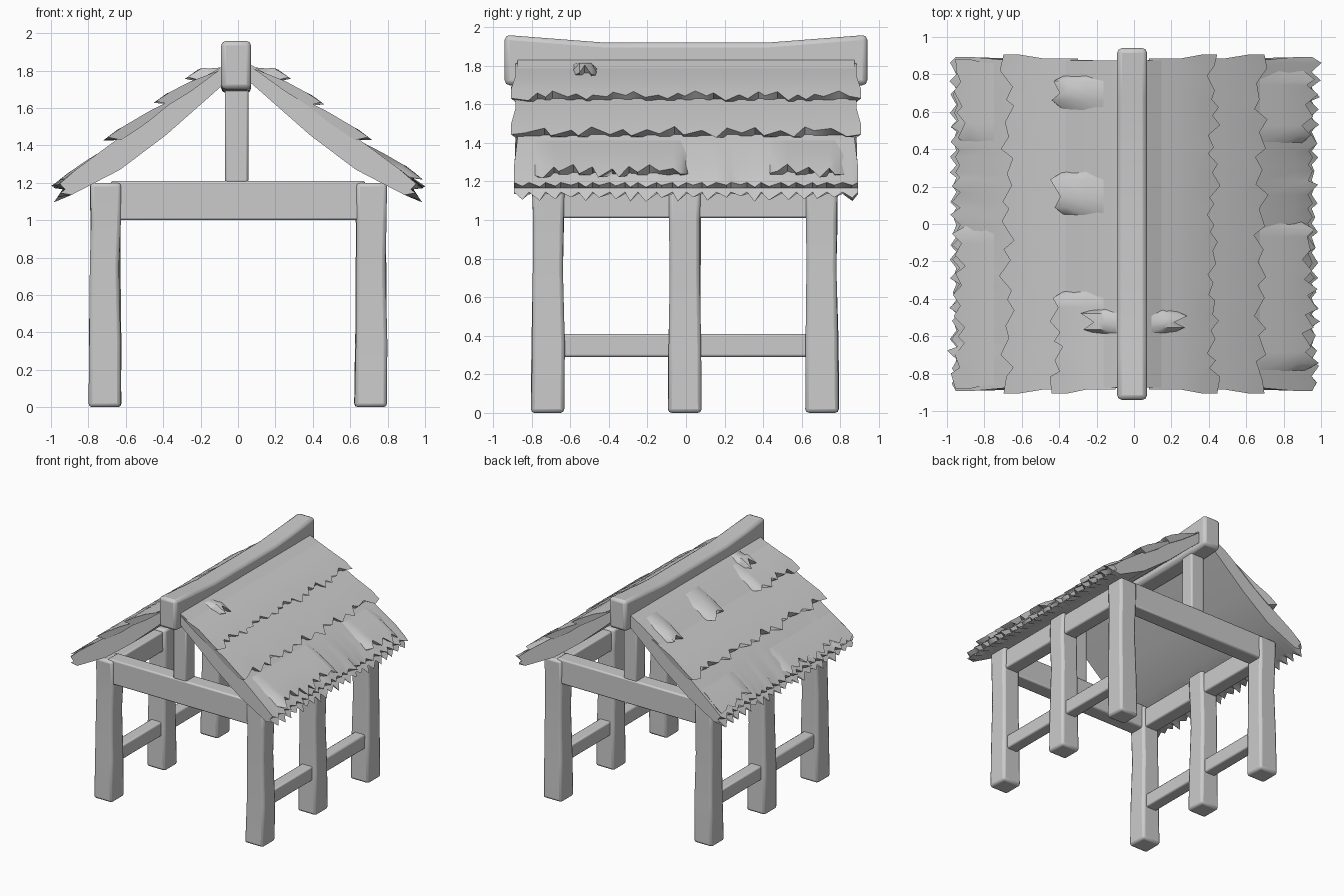
import bpy, bmesh, math, random

if "Cube" in bpy.data.objects:
    bpy.data.objects.remove(bpy.data.objects["Cube"])
random.seed(4)


def loft(name, rings, bevel=0.0, angle=40):
    """Closed skin through a list of point rings, capped at both ends."""
    bm = bmesh.new()
    vs = [[bm.verts.new(p) for p in r] for r in rings]
    n = len(rings[0])
    for a, b in zip(vs, vs[1:]):
        for i in range(n):
            j = (i + 1) % n
            bm.faces.new((a[i], a[j], b[j], b[i]))
    bm.faces.new(vs[0])
    bm.faces.new(vs[-1])
    bmesh.ops.recalc_face_normals(bm, faces=bm.faces[:])
    me = bpy.data.meshes.new(name)
    bm.to_mesh(me)
    bm.free()
    ob = bpy.data.objects.new(name, me)
    bpy.context.collection.objects.link(ob)
    if bevel:
        m = ob.modifiers.new("bevel", 'BEVEL')
        m.width, m.segments, m.limit_method = bevel, 2, 'ANGLE'
        m.angle_limit = math.radians(40)
    bpy.ops.object.select_all(action='DESELECT')
    ob.select_set(True)
    bpy.context.view_layer.objects.active = ob
    bpy.ops.object.shade_smooth_by_angle(angle=math.radians(angle))
    return ob


def box(name, x0, x1, y0, y1, z0, z1, bevel=0.012):
    return loft(name, [[(x0, y0, z), (x1, y0, z), (x1, y1, z), (x0, y1, z)]
                       for z in (z0, z1)], bevel)


def post(name, x, y):
    rings = []
    for z, h in ((0, .087), (.35, .084), (.75, .078), (1.0, .08), (1.2, .083)):
        dx, dy = random.uniform(-.005, .005), random.uniform(-.004, .004)
        rings.append([(x + dx + h * a, y + dy + h * b, z)
                      for a, b in ((-1, -1), (1, -1), (1, 1), (-1, 1))])
    loft(name, rings, .02)


# Timber frame: posts, side rails and beams
ys = (-.715, -.005, .705)
for side, s in (("left", -1), ("right", 1)):
    for place, y in zip(("front", "middle", "back"), ys):
        post(f"{side}_{place}_post", s * .71, y)
    box(f"{side}_low_rail", s * .71 - .05, s * .71 + .05, -.7, .7, .29, .41)
    box(f"{side}_top_beam", s * .71 - .06, s * .71 + .06, -.7, .7, 1.01, 1.18)
for place, y in (("front", ys[0]), ("back", ys[2])):
    box(f"{place}_tie_beam", -.68, .68, y - .065, y + .065, 1.0, 1.21)
    box(f"{place}_king_post", -.07, .055, y - .06, y + .06, 1.2, 1.74)

# Sagging ridge beam
loft("ridge_beam", [[(-.09, y, b), (.07, y, b), (.07, y, t), (-.09, y, t)]
                    for y, b, t in ((-.94, 1.70, 1.96), (-.68, 1.685, 1.94), (-.42, 1.68, 1.92),
                                    (.42, 1.68, 1.92), (.68, 1.685, 1.94), (.94, 1.70, 1.96))], .025)

# Thatch helpers
TOP = ((.0, 1.85), (.07, 1.83), (.2, 1.755), (.42, 1.60), (.67, 1.415), (.95, 1.20), (1.1, 1.07))


def top(x):
    for (xa, za), (xb, zb) in zip(TOP, TOP[1:]):
        if x <= xb:
            return za + (zb - za) * (x - xa) / (xb - xa)
    return TOP[-1][1]


def stations(y0, y1, n):
    """Uneven positions along the roof; odd ones carry a straw tip."""
    step = (y1 - y0) / n
    return [(y0 + step * (i + (random.uniform(-.3, .3) if 0 < i < n else 0)), i % 2)
            for i in range(n + 1)]


def base(name, s):
    rings = []
    for y, tip in stations(-.875, .875, 44):
        end = abs(y) / .875
        j = tip * random.uniform(.02, .055) - .025 * math.cos(y * 1.7)
        k = tip * random.uniform(.02, .05)
        f = 1 + .02 * end
        prof = [(x, z) for x, z in TOP[1:5]] + [
            (.86, 1.275), (.955 + j, 1.195 - k * .5), (.925 + j * .3, 1.165),
            (.95 + k * .7, 1.145 - k), (.89, 1.135), (.63, 1.27), (.385, 1.455), (.05, 1.75)]
        rings.append([(s * x, y * (f if 4 <= i <= 8 else 1), z) for i, (x, z) in enumerate(prof)])
    loft(name, rings, 0, 50)


def layer(name, s, x0, x1, lift, y0, y1, n, deep=.05, fade=True):
    """Overlapping straw course from x0 down to a ragged edge at x1."""
    rings = []
    for i, (y, tip) in enumerate(stations(y0, y1, n)):
        j = (tip * random.uniform(.5, 1) - .25) * deep + .015 * math.sin(y * 17 + x1 * 9)
        f = 1.0
        e = lift
        if i in (0, n):
            if abs(y) > .84:
                f, j = 1.025, deep * .5
            elif fade:
                e, j = -.015, -.05
        xt, xm = x1 + j, (x0 + x1) / 2
        prof = [(x0, top(x0) - .012), (xm, top(xm) + e * .5), (x1 - .05, top(x1 - .05) + e * .9),
                (xt, top(xt) + e), (x1 - .045, top(x1 - .045) - .02), (xm, top(xm) - .03)]
        rings.append([(s * x, y * (f if k in (2, 3) else 1), z) for k, (x, z) in enumerate(prof)])
    loft(name, rings, 0, 50)


# Thatched roof slopes
for side, s in (("left", -1), ("right", 1)):
    base(f"{side}_thatch_slope", s)
    layer(f"{side}_middle_course", s, .3, .67, .05, -.885, .885, 26, .055)
    layer(f"{side}_ridge_tuft", s, .07, .24, .06, -.59, -.45, 4, .07)
layer("right_upper_course", 1, .08, .42, .05, -.885, .885, 34)
layer("right_lower_course_front", 1, .62, .93, .05, -.8, .02, 16, .06)
layer("right_lower_course_back", 1, .62, .93, .05, .42, .84, 8, .07)
for i, (y0, y1, n) in enumerate(((-.885, -.35, 10), (.04, .29, 4), (.6, .8, 4))):
    layer(f"left_upper_tuft_{i + 1}", -1, .1, .41, .05, y0, y1, n, .06)
layer("left_lower_course_front", -1, .66, .93, .02, -.86, .0, 16, .05)
layer("left_lower_course_back", -1, .66, .93, .02, .42, .86, 8, .05)
